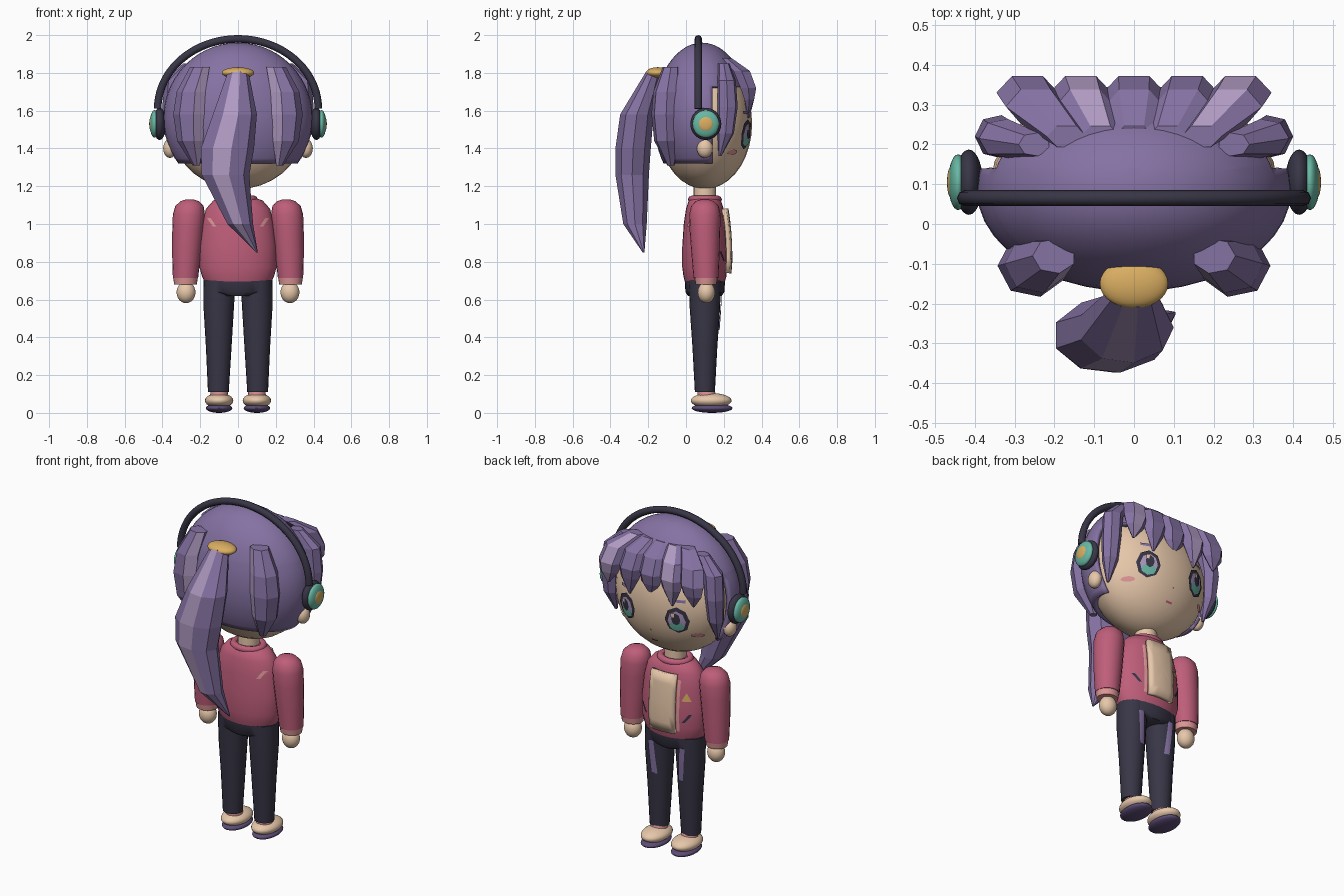
import bpy, bmesh
from math import sin, cos, pi, sqrt, radians
from mathutils import Matrix

cube = bpy.data.objects.get("Cube")
if cube:
    bpy.data.objects.remove(cube)


def material(name, *srgb):
    col = [((c / 255 + 0.055) / 1.055) ** 2.4 for c in srgb] + [1]
    m = bpy.data.materials.new(name)
    m.use_nodes = True
    m.diffuse_color = col
    m.node_tree.nodes["Principled BSDF"].inputs["Base Color"].default_value = col
    return m


HAIR = material("hair purple", 133, 114, 163)
LILAC = material("hair highlight", 176, 154, 194)
SKIN = material("skin", 236, 204, 174)
PINK = material("jacket pink", 190, 94, 122)
ROSE = material("light rose", 222, 150, 150)
NAVY = material("dark navy", 56, 54, 70)
TEAL = material("teal", 104, 184, 164)
GOLD = material("gold", 218, 174, 98)
SOLE = material("sole purple", 92, 76, 118)


def finish(name, bm, mats, smooth=True):
    bmesh.ops.recalc_face_normals(bm, faces=bm.faces)
    me = bpy.data.meshes.new(name)
    bm.to_mesh(me)
    bm.free()
    for m in mats:
        me.materials.append(m)
    ob = bpy.data.objects.new(name, me)
    bpy.context.collection.objects.link(ob)
    if smooth:
        bpy.ops.object.select_all(action='DESELECT')
        ob.select_set(True)
        bpy.context.view_layer.objects.active = ob
        bpy.ops.object.shade_smooth_by_angle(angle=radians(40))
    return ob


def loft(name, rings, mat, n=20, s=1, smooth=True, stripes=()):
    """Skin horizontal ellipses (x, y, z, rx, ry); s=-1 mirrors in x."""
    bm = bmesh.new()
    loops = [[bm.verts.new((s * (x + rx * cos(2 * pi * i / n)), y + ry * sin(2 * pi * i / n), z))
              for i in range(n)] for x, y, z, rx, ry in rings]
    for a, b in zip(loops, loops[1:]):
        for i in range(n):
            j = (i + 1) % n
            f = bm.faces.new((a[i], a[j], b[j], b[i]))
            f.material_index = int(i in stripes)
    bm.faces.new(loops[0])
    bm.faces.new(loops[-1])
    return finish(name, bm, [mat, LILAC], smooth)


def ball(name, c, r, mat):
    bm = bmesh.new()
    bmesh.ops.create_uvsphere(bm, u_segments=28, v_segments=18, radius=1,
                              matrix=Matrix.Translation(c) @ Matrix.Diagonal((*r, 1)))
    return finish(name, bm, [mat])


def tube(name, path, r, mat, closed=False):
    cu = bpy.data.curves.new(name, 'CURVE')
    cu.dimensions = '3D'
    cu.bevel_depth, cu.bevel_resolution, cu.use_fill_caps = r, 2, True
    sp = cu.splines.new('POLY')
    sp.points.add(len(path) - 1)
    for p, co in zip(sp.points, path):
        p.co = (*co, 1)
    sp.use_cyclic_u = closed
    cu.materials.append(mat)
    ob = bpy.data.objects.new(name, cu)
    bpy.context.collection.objects.link(ob)


def on_ball(c, r):
    return lambda x, z: c[1] + r[1] * sqrt(max(0, 1 - ((x - c[0]) / r[0]) ** 2 - ((z - c[2]) / r[2]) ** 2))


def on_loft(rings, side=1, s=1):
    def surf(x, z):
        for a, b in zip(rings, rings[1:]):
            if b[2] <= z <= a[2]:
                t = (a[2] - z) / (a[2] - b[2])
                cx, cy, _, rx, ry = [p + (q - p) * t for p, q in zip(a, b)]
                return cy + side * ry * sqrt(max(0, 1 - ((s * x - cx) / rx) ** 2))
        return 0.1
    return surf


def oval(a, b, n=12):
    return [(a * cos(2 * pi * i / n), b * sin(2 * pi * i / n)) for i in range(n)]


def slab(w, h, lean=0):
    return [(-w - lean, -h), (w - lean, -h), (w + lean, h), (-w + lean, h)]


def decal(name, x, z, outline, mat, surf, off=0.005, thick=0):
    """Plate wrapped on a surface, made of shrinking copies of its outline."""
    bm = bmesh.new()
    pts = [(p[0] + (q[0] - p[0]) * t, p[1] + (q[1] - p[1]) * t)
           for p, q in zip(outline, outline[1:] + outline[:1]) for t in (0, 0.25, 0.5, 0.75)]

    def vert(u, w):
        return bm.verts.new((x + u, surf(x + u, z + w) + off, z + w))
    mid = vert(0, 0)
    loops = [[vert(u * k, w * k) for u, w in pts] for k in (0.33, 0.67, 1)]
    n = len(pts)
    for i in range(n):
        j = (i + 1) % n
        bm.faces.new((mid, loops[0][i], loops[0][j]))
        for a, b in zip(loops, loops[1:]):
            bm.faces.new((a[i], b[i], b[j], a[j]))
    ob = finish(name, bm, [mat])
    if thick:
        mod = ob.modifiers.new("thickness", 'SOLIDIFY')
        mod.thickness, mod.offset = thick, 0


# Head, neck and face
HC, HR = (0, 0.1, 1.53), (0.36, 0.25, 0.345)
ball("head", HC, HR, SKIN)
loft("neck", [(0, 0.1, 1.24, 0.06, 0.06), (0, 0.1, 1.08, 0.06, 0.06)], SKIN)
face = on_ball(HC, HR)
for s, side in ((1, "left"), (-1, "right")):
    ex = 0.165 * s
    decal(side + "_eye_rim", ex, 1.475, oval(0.066, 0.08, 8), NAVY, face)
    decal(side + "_eye_light", ex, 1.47, oval(0.048, 0.062, 8), LILAC, face, 0.008)
    decal(side + "_iris", ex, 1.44, oval(0.04, 0.03, 8), TEAL, face, 0.011)
    decal(side + "_pupil", ex, 1.485, oval(0.024, 0.036, 8), NAVY, face, 0.014)
    decal(side + "_eye_glint", ex + 0.015, 1.51, slab(0.009, 0.012), SKIN, face, 0.017)
    decal(side + "_eyebrow", ex, 1.59, slab(0.045, 0.008), HAIR, face)
    decal(side + "_blush", 0.25 * s, 1.38, oval(0.03, 0.014), ROSE, face)
    ball(side + "_ear", (0.36 * s, 0.1, 1.4), (0.036, 0.042, 0.05), SKIN)
decal("mouth", 0, 1.305, slab(0.02, 0.005), PINK, face)
decal("nose", 0, 1.38, oval(0.006, 0.006, 6), ROSE, face)

# Hair shell: a dome over a back part that leaves the face open
bm = bmesh.new()
bmesh.ops.create_uvsphere(bm, u_segments=40, v_segments=28, radius=1,
                          matrix=Matrix.Translation((0, 0.085, 1.56)) @ Matrix.Diagonal((0.395, 0.255, 0.4, 1)))
for co, no in (((0, 0, 1.73), (0, 0, 1)), ((0, 0, 1.32), (0, 0, 1)), ((0, 0.14, 0), (0, 1, 0))):
    bmesh.ops.bisect_plane(bm, geom=bm.verts[:] + bm.edges[:] + bm.faces[:], plane_co=co, plane_no=no)
gone = []
for f in bm.faces:
    c = f.calc_center_median()
    if c.z < 1.32 or (c.z < 1.73 and c.y > 0.14):
        gone.append(f)
bmesh.ops.delete(bm, geom=gone, context='FACES')
shell = finish("hair_shell", bm, [HAIR])
mod = shell.modifiers.new("thickness", 'SOLIDIFY')
mod.thickness, mod.offset = 0.03, -1

# Fringe locks fan out from the dome
for i, x in enumerate((-0.26, -0.13, 0, 0.13, 0.26)):
    drop = 0.03 * (i % 2)
    loft("fringe_lock_%d" % (i + 1), [
        (x * 0.65, 0.22, 1.875, 0.05, 0.03), (x * 0.95, 0.295, 1.81, 0.075, 0.05),
        (x * 1.03, 0.33, 1.72, 0.078, 0.048), (x * 1.06, 0.335, 1.66, 0.06, 0.03),
        (x * 1.08, 0.33, 1.59 - drop, 0.006, 0.006)],
        HAIR, 6, 1, False, (1,) if i in (1, 4) else ())

# Side locks and rear tufts
for s, side in ((1, "left"), (-1, "right")):
    loft(side + "_side_lock", [
        (0.25, 0.2, 1.85, 0.04, 0.03), (0.33, 0.215, 1.76, 0.06, 0.05),
        (0.345, 0.22, 1.62, 0.055, 0.055), (0.345, 0.21, 1.48, 0.045, 0.045),
        (0.335, 0.18, 1.36, 0.008, 0.008)], HAIR, 7, s, False)
    loft(side + "_rear_tuft", [
        (0.2, -0.08, 1.83, 0.055, 0.045), (0.245, -0.1, 1.7, 0.08, 0.075),
        (0.255, -0.105, 1.58, 0.088, 0.08), (0.25, -0.1, 1.44, 0.072, 0.07),
        (0.22, -0.08, 1.31, 0.02, 0.02)], HAIR, 7, s, False, (4,))

# Ponytail and its clip
loft("ponytail", [
    (0, -0.17, 1.81, 0.055, 0.04), (-0.02, -0.26, 1.58, 0.12, 0.09), (-0.06, -0.28, 1.4, 0.145, 0.095),
    (-0.07, -0.285, 1.26, 0.13, 0.09), (0.01, -0.27, 1.0, 0.07, 0.063), (0.1, -0.225, 0.85, 0.005, 0.005)],
    HAIR, 9, 1, False, (6,))
ball("hair_clip", (0, -0.15, 1.8), (0.086, 0.062, 0.03), GOLD)

# Headphones
tube("headphone_band", [(0.425 * cos(pi * i / 40), 0.065, 1.61 + 0.37 * sin(pi * i / 40)) for i in range(41)],
     0.02, NAVY)
for s, side in ((1, "left"), (-1, "right")):
    ball(side + "_cushion", (0.415 * s, 0.105, 1.53), (0.035, 0.082, 0.085), NAVY)
    ball(side + "_cup", (0.442 * s, 0.105, 1.53), (0.025, 0.07, 0.073), TEAL)
    ball(side + "_cup_button", (0.459 * s, 0.105, 1.53), (0.011, 0.04, 0.04), GOLD)

# Jacket body, collar and front panel
body = [(0, 0.1, 1.14, 0.08, 0.065), (0, 0.1, 1.125, 0.13, 0.085), (0, 0.1, 1.08, 0.17, 0.1),
        (0, 0.1, 1.0, 0.19, 0.112), (0, 0.1, 0.88, 0.204, 0.12), (0, 0.1, 0.77, 0.204, 0.12),
        (0, 0.1, 0.72, 0.19, 0.113), (0, 0.1, 0.69, 0.175, 0.105)]
loft("jacket", body, PINK, 28)
tube("collar", [(0.085 * cos(pi * i / 12), 0.1 + 0.07 * sin(pi * i / 12), 1.13) for i in range(24)],
     0.02, PINK, True)
chest, back = on_loft(body), on_loft(body, -1)
decal("shirt_panel", 0, 0.91, slab(0.08, 0.17), SKIN, chest, 0.01, 0.03)
decal("chest_badge", -0.135, 0.95, [(-0.025, -0.02), (0.025, -0.02), (0, 0.03)], GOLD, chest)
for s, side in ((1, "left"), (-1, "right")):
    decal(side + "_pocket_slit", 0.14 * s, 0.83, slab(0.008, 0.025, 0.018 * s), NAVY, chest)
    decal(side + "_panel_trim", 0.093 * s, 0.9, slab(0.008, 0.15), ROSE, chest)
    decal(side + "_back_mark", 0.14 * s, 1.01, slab(0.01, 0.022, 0.015 * s), ROSE, back, -0.005)

    # Arms
    loft(side + "_sleeve", [
        (0.255, 0.1, 1.13, 0.02, 0.02), (0.255, 0.1, 1.12, 0.05, 0.05), (0.257, 0.1, 1.095, 0.075, 0.073),
        (0.26, 0.1, 1.05, 0.085, 0.083), (0.265, 0.1, 0.97, 0.083, 0.081), (0.272, 0.103, 0.85, 0.077, 0.075),
        (0.278, 0.106, 0.715, 0.067, 0.066)], PINK, 20, s)
    loft(side + "_cuff", [(0.278, 0.106, 0.72, 0.066, 0.062), (0.278, 0.106, 0.68, 0.06, 0.056)], ROSE, 20, s)
    ball(side + "_hand", (0.275 * s, 0.108, 0.638), (0.05, 0.046, 0.057), SKIN)

    # Legs and shoes
    leg = [(0.098, 0.1, 0.7, 0.085, 0.086), (0.102, 0.1, 0.55, 0.08, 0.08),
           (0.102, 0.1, 0.35, 0.068, 0.066), (0.104, 0.1, 0.11, 0.055, 0.053)]
    loft(side + "_trouser_leg", leg, NAVY, 20, s)
    decal(side + "_thigh_patch", 0.095 * s, 0.54, slab(0.018, 0.1, 0.008 * s), HAIR, on_loft(leg, 1, s), 0.006)
    loft(side + "_sock", [(0.1, 0.105, 0.125, 0.045, 0.045), (0.1, 0.115, 0.06, 0.05, 0.055)], ROSE, 16, s)
    ball(side + "_shoe", (0.1 * s, 0.133, 0.065), (0.075, 0.108, 0.04), SKIN)
    ball(side + "_sole", (0.1 * s, 0.138, 0.025), (0.07, 0.108, 0.025), SOLE)

loft("waistband", [(0, 0.1, 0.705, 0.182, 0.107), (0, 0.1, 0.64, 0.183, 0.103), (0, 0.1, 0.62, 0.1, 0.09)], NAVY, 28)
